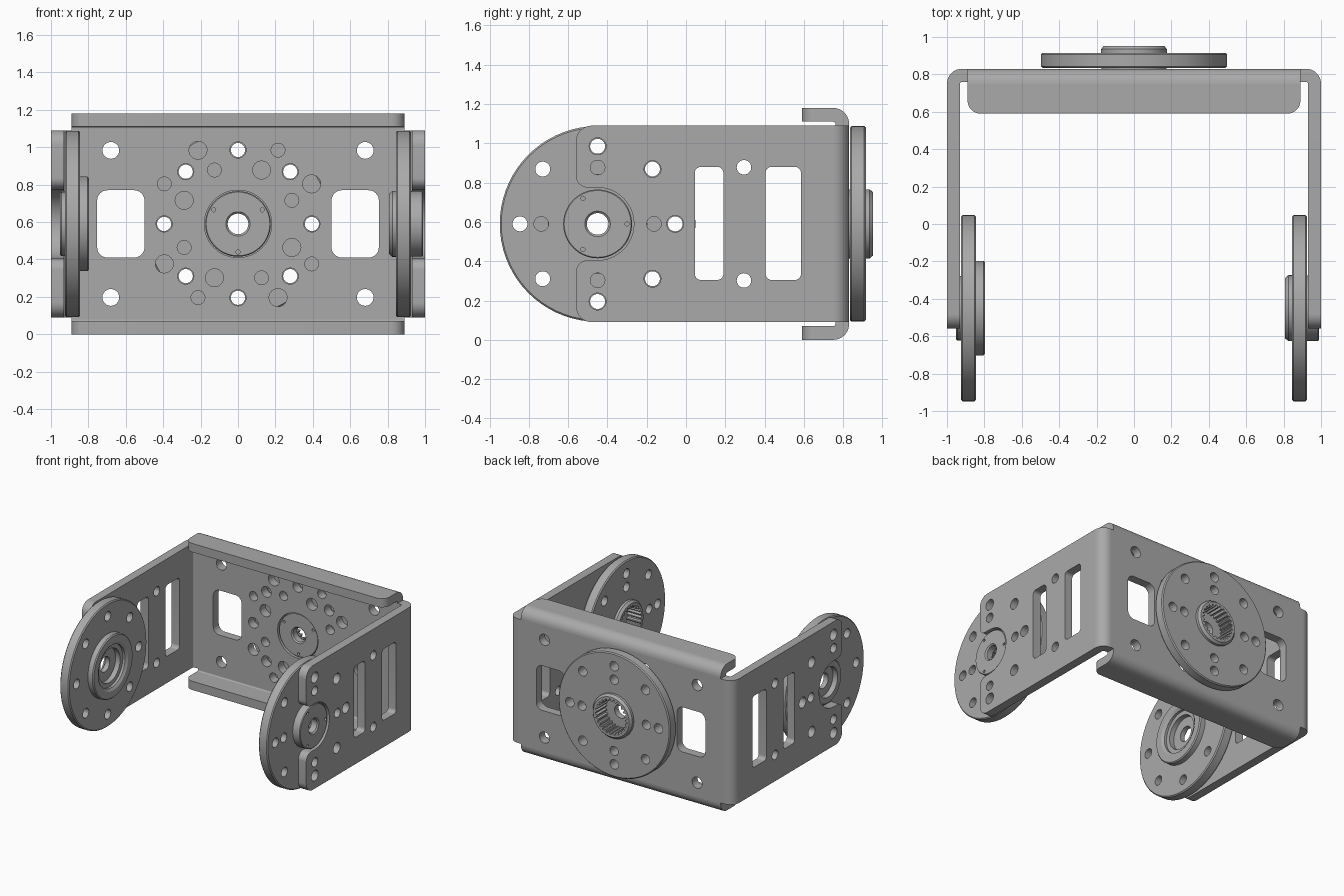
import bpy, bmesh
from math import pi, cos, sin, radians, hypot
from mathutils import Vector

cube = bpy.data.objects.get("Cube")
if cube:
    bpy.data.objects.remove(cube, do_unlink=True)

GREY = (0.40, 0.40, 0.40, 1)
metal = bpy.data.materials.new("grey metal")
metal.use_nodes = True
metal.diffuse_color = GREY
metal.node_tree.nodes["Principled BSDF"].inputs["Base Color"].default_value = GREY

MID = 0.59       # height of the hub axes
HUB_Y = -0.45    # y of the side hub axes
T = 0.07         # sheet thickness
R = 0.08         # outer bend radius
BACK = 0.83      # rear face of the back plate


# ---- helpers: shapes live in (a, u, v), with a along the thickness ----
def circle(u, v, r, n=24):
    return [(u + r * cos(2 * pi * i / n), v + r * sin(2 * pi * i / n)) for i in range(n)]


def rounded(corners, steps=8):
    """Polygon from (u, v, radius) corners, each one filleted."""
    out = []
    for i, (u, v, r) in enumerate(corners):
        p = Vector((u, v))
        if r == 0:
            out.append((u, v))
            continue
        d0 = (Vector(corners[i - 1][:2]) - p).normalized()
        d1 = (Vector(corners[(i + 1) % len(corners)][:2]) - p).normalized()
        centre = p + (d0 + d1) * r       # all corners are square
        for k in range(steps + 1):
            t = pi / 2 * k / steps
            out.append(tuple(centre - d1 * r * cos(t) - d0 * r * sin(t)))
    return out


def window(u0, u1, v0, v1, r):
    return rounded([(u0, v0, r), (u1, v0, r), (u1, v1, r), (u0, v1, r)])


def quarter_ring(cu, cv, su, sv, steps=8):
    arc = [radians(90 * k / steps) for k in range(steps + 1)]
    return ([(cu + su * R * cos(t), cv + sv * R * sin(t)) for t in arc] +
            [(cu + su * (R - T) * cos(t), cv + sv * (R - T) * sin(t)) for t in reversed(arc)])


def prism(bm, outline, lo, hi, place):
    low = [bm.verts.new(place(lo, u, v)) for u, v in outline]
    high = [bm.verts.new(place(hi, u, v)) for u, v in outline]
    bm.faces.new(low)
    bm.faces.new(high)
    for i in range(len(low)):
        bm.faces.new((low[i - 1], low[i], high[i], high[i - 1]))


def lathe(bm, profile, place, n=72):
    rings = [[bm.verts.new(place(a, u, v)) for u, v in circle(0, 0, r, n)] for r, a in profile]
    for j in range(len(rings)):
        for i in range(n):
            bm.faces.new((rings[j - 1][i - 1], rings[j - 1][i], rings[j][i], rings[j][i - 1]))


def to_object(name, bm):
    bmesh.ops.recalc_face_normals(bm, faces=bm.faces)
    mesh = bpy.data.meshes.new(name)
    bm.to_mesh(mesh)
    bm.free()
    mesh.materials.append(metal)
    obj = bpy.data.objects.new(name, mesh)
    bpy.context.collection.objects.link(obj)
    return obj


def finish(name, bm, cuts=(), place=None):
    """Make the part, cut the (outline, lo, hi) prisms out, and shade it."""
    obj = to_object(name, bm)
    bpy.ops.object.select_all(action='DESELECT')
    bpy.context.view_layer.objects.active = obj
    obj.select_set(True)
    if cuts:
        cbm = bmesh.new()
        for outline, lo, hi in cuts:
            prism(cbm, outline, lo, hi, place)
        cutter = to_object("cutter", cbm)
        cutter.hide_render = True
        mod = obj.modifiers.new("holes", 'BOOLEAN')
        mod.operation, mod.solver, mod.object = 'DIFFERENCE', 'EXACT', cutter
        bpy.ops.object.modifier_apply(modifier=mod.name)
        bpy.data.objects.remove(cutter, do_unlink=True)
    bpy.ops.object.shade_smooth_by_angle(angle=radians(28))
    return obj


def polar(r, count, start=0):
    return [(r * cos(start + 2 * pi * k / count), r * sin(start + 2 * pi * k / count))
            for k in range(count)]


# ---- side arms with a forked front end ----
N = 0.185   # fork slot half height
arm_outline = rounded([
    (BACK - R, -0.5, 0), (BACK - R, 0.5, 0), (-0.56, 0.5, 0.08), (-0.56, N, 0.06),
    (HUB_Y + N, N, N), (HUB_Y + N, -N, N), (-0.56, -N, 0.06), (-0.56, -0.5, 0.08)], 12)
arm_holes = [circle(HUB_Y + u, v, 0.043) for u, v in polar(0.395, 8) if u > -0.1]
arm_holes += [circle(HUB_Y + u, v, 0.037) for u, v in polar(0.287, 4) if u > -0.1]
arm_holes += [circle(0.295, v, 0.037) for v in (-0.288, 0.288)]
arm_holes += [window(0.045, 0.19, -0.285, 0.29, 0.03), window(0.405, 0.585, -0.285, 0.29, 0.03)]

for side, s in (("left", 1), ("right", -1)):
    def arm_place(a, u, v, s=s):
        return (s * a, u, MID + v)

    def upright(a, u, v):
        return (u, v, MID + a)

    bm = bmesh.new()
    prism(bm, arm_outline, 1 - T, 1, arm_place)
    finish(side + "_arm", bm, [(h, 0.9, 1.1) for h in arm_holes], arm_place)
    bm = bmesh.new()
    prism(bm, quarter_ring(s * (1 - R), BACK - R, s, 1), -0.5, 0.5, upright)
    finish(side + "_corner_bend", bm)


# ---- back plate ----
def back_place(a, u, v):
    return (u, a, MID + v)


X, W, H, E = 0.89, 1 - R, 0.51, 0.5
back_outline = [(-X, -H), (X, -H), (X, -E), (W, -E), (W, E), (X, E),
                (X, H), (-X, H), (-X, E), (-W, E), (-W, -E), (-X, -E)]
back_holes = [circle(0, 0, 0.18, 48)] + [circle(u, v, 0.043) for u, v in polar(0.395, 8)]
for sx in (-1, 1):
    back_holes.append(window(*sorted((sx * 0.5, sx * 0.753)), -0.18, 0.18, 0.055))
    for sz in (-1, 1):
        back_holes.append(circle(sx * 0.68, sz * 0.393, 0.045))
        big, small = (0.048, 0.037) if sx * sz > 0 else (0.037, 0.048)
        back_holes += [circle(sx * 0.394, sz * 0.214, big), circle(sx * 0.126, sz * 0.288, big),
                       circle(sx * 0.214, sz * 0.394, small), circle(sx * 0.288, sz * 0.126, small)]
bm = bmesh.new()
prism(bm, back_outline, BACK - T, BACK, back_place)
finish("back_plate", bm, [(h, 0.7, 0.9) for h in back_holes], back_place)

# ---- top and bottom flanges with their bends ----
for side, s in (("top", 1), ("bottom", -1)):
    def flat(a, u, v, s=s):
        return (u, v, MID + s * a)

    def along(a, u, v):
        return (a, u, MID + v)

    bm = bmesh.new()
    lip = rounded([(-X, 0.59, 0.07), (X, 0.59, 0.07), (X, BACK - R, 0), (-X, BACK - R, 0)])
    prism(bm, lip, MID - T, MID, flat)
    prism(bm, quarter_ring(BACK - R, s * (MID - R), 1, s), -X, X, along)
    finish(side + "_flange", bm)

# ---- round hubs: profiles as (radius, a) ----
rim = [(0.172, 0.925), (0.49, 0.925), (0.498, 0.917), (0.498, 0.853), (0.49, 0.845)]
drive_profile = [(0.055, 0.98), (0.065, 0.99), (0.17, 0.99), (0.175, 0.984)] + \
    [(0.175, 0.925)] + rim[1:] + [(0.176, 0.845), (0.176, 0.825), (0.16, 0.807), (0.055, 0.807)]
idler_profile = [(0.06, 0.91), (0.12, 0.91), (0.12, 0.952), (0.165, 0.952), (0.172, 0.945)] + rim + \
    [(0.253, 0.845), (0.253, 0.805), (0.245, 0.797), (0.19, 0.797), (0.17, 0.81),
     (0.17, 0.83), (0.135, 0.83), (0.135, 0.87), (0.06, 0.87)]

# toothed bore outline
TEETH = 25
bore = []
for k in range(TEETH * 4):
    t, r = 2 * pi * k / (TEETH * 4), 0.142 if k % 4 < 2 else 0.125
    bore.append((r * cos(t), r * sin(t)))

rim_cuts = [(circle(u, v, 0.038), 0.8, 1) for u, v in polar(0.395, 8)]
drive_cuts = rim_cuts + [(circle(u, v, 0.037), 0.8, 1) for u, v in polar(0.287, 4)]
drive_cuts += [(circle(u, v, 0.011, 12), 0.965, 1.05) for u, v in polar(0.15, 3, 0)]
drive_cuts += [(bore, 0.75, 0.93)]


def left_hub(a, u, v):
    # the lone pin hole points to the rear
    return (a, HUB_Y + u, MID + v)


def right_hub(a, u, v):
    return (-a, HUB_Y + u, MID + v)


def rear_hub(a, u, v):
    # the lone pin hole points down
    return (v, BACK + 0.93 - a, MID - u)


for name, profile, cuts, place in (
        ("left_drive_disc", drive_profile, drive_cuts, left_hub),
        ("rear_drive_disc", drive_profile, drive_cuts, rear_hub),
        ("right_idler_disc", idler_profile, rim_cuts, right_hub)):
    bm = bmesh.new()
    lathe(bm, profile, place)
    finish(name, bm, cuts, place)
